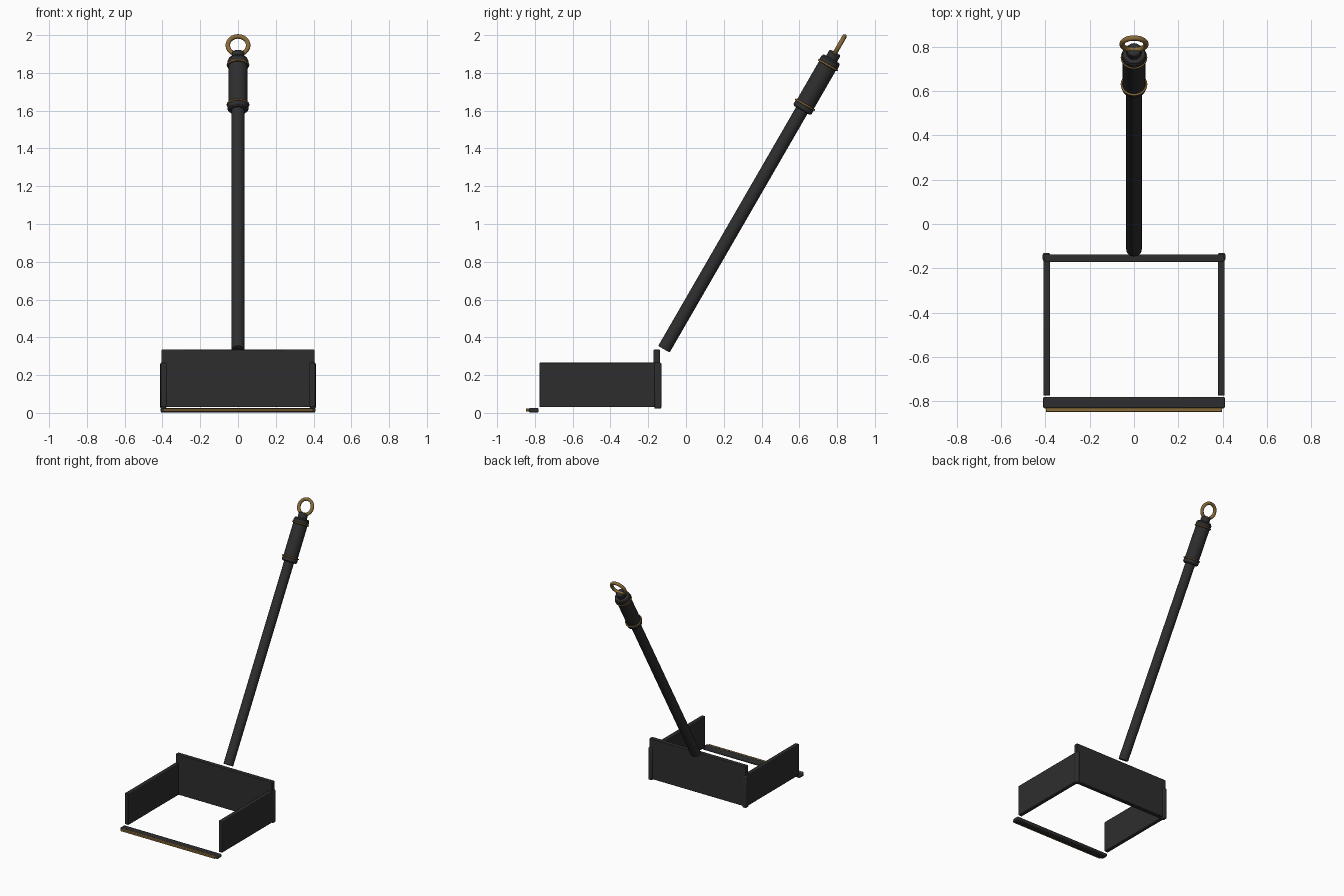
import bpy, math
from mathutils import Vector, Matrix

if "Cube" in bpy.data.objects:
    bpy.data.objects.remove(bpy.data.objects["Cube"])

def material(name, rgb):
    m = bpy.data.materials.new(name)
    m.diffuse_color = (*rgb, 1)
    m.use_nodes = True
    m.node_tree.nodes["Principled BSDF"].inputs["Base Color"].default_value = m.diffuse_color
    return m

BLACK = material("charcoal black", (0.027, 0.027, 0.028))
GOLD = material("antique brass", (0.25, 0.145, 0.04))

# Handle axis leans back 30 degrees from vertical
TILT = Matrix.Rotation(math.radians(-30), 4, 'X')
BASE = Vector((0, -0.117, 0.337))
AXIS = TILT @ Vector((0, 0, 1))

def finish(name, mat):
    o = bpy.context.object
    o.name = name
    o.data.materials.append(mat)
    return o

def box(name, lo, hi, mat, bevel=0.004):
    lo, hi = Vector(lo), Vector(hi)
    bpy.ops.mesh.primitive_cube_add(size=1, location=(lo + hi) / 2)
    o = finish(name, mat)
    o.scale = hi - lo
    bpy.ops.object.transform_apply(location=False, rotation=False, scale=True)
    b = o.modifiers.new("soft edges", 'BEVEL')
    b.width, b.segments = bevel, 2
    bpy.ops.object.shade_smooth_by_angle()
    return o

def rod(name, t0, t1, r, bevel=0.004):
    bpy.ops.mesh.primitive_cylinder_add(vertices=40, radius=r, depth=t1 - t0,
        location=BASE + AXIS * (t0 + t1) / 2, rotation=TILT.to_euler())
    o = finish(name, BLACK)
    b = o.modifiers.new("soft edges", 'BEVEL')
    b.width, b.segments = bevel, 2
    b.limit_method = 'ANGLE'
    bpy.ops.object.shade_smooth_by_angle()

def ring(name, t, r, minor, upright=False):
    rot = TILT @ Matrix.Rotation(math.pi / 2, 4, 'X') if upright else TILT
    bpy.ops.mesh.primitive_torus_add(major_radius=r, minor_radius=minor,
        major_segments=48, minor_segments=12,
        location=BASE + AXIS * t, rotation=rot.to_euler())
    finish(name, GOLD)
    bpy.ops.object.shade_smooth()

# Pan walls, open underneath
box("back_wall", (-0.405, -0.172, 0.03), (0.405, -0.138, 0.335), BLACK)
for side, s in (("left", -1), ("right", 1)):
    xs = sorted((s * 0.379, s * 0.409))
    box(side + "_wall", (xs[0], -0.775, 0.03), (xs[1], -0.14, 0.267), BLACK)
    xs = sorted((s * 0.379, s * 0.412))
    box(side + "_corner_post", (xs[0], -0.168, 0.022), (xs[1], -0.13, 0.267), BLACK, 0.008)

# Front lip with brass edge
box("front_lip", (-0.41, -0.832, 0.002), (0.41, -0.78, 0.026), BLACK, 0.007)
box("lip_trim", (-0.398, -0.848, 0.008), (0.398, -0.826, 0.023), GOLD, 0.003)

# Pole and grip
rod("pole", 0, 1.50, 0.035)
rod("grip", 1.46, 1.775, 0.051, 0.006)
rod("lower_collar", 1.465, 1.50, 0.055)
rod("upper_collar", 1.73, 1.765, 0.055)
rod("end_cap", 1.76, 1.815, 0.033, 0.008)
ring("lower_grip_band", 1.495, 0.055, 0.005)
ring("upper_grip_band", 1.737, 0.055, 0.005)

# Hanging loop
ring("hanging_loop", 1.858, 0.054, 0.012, True)
